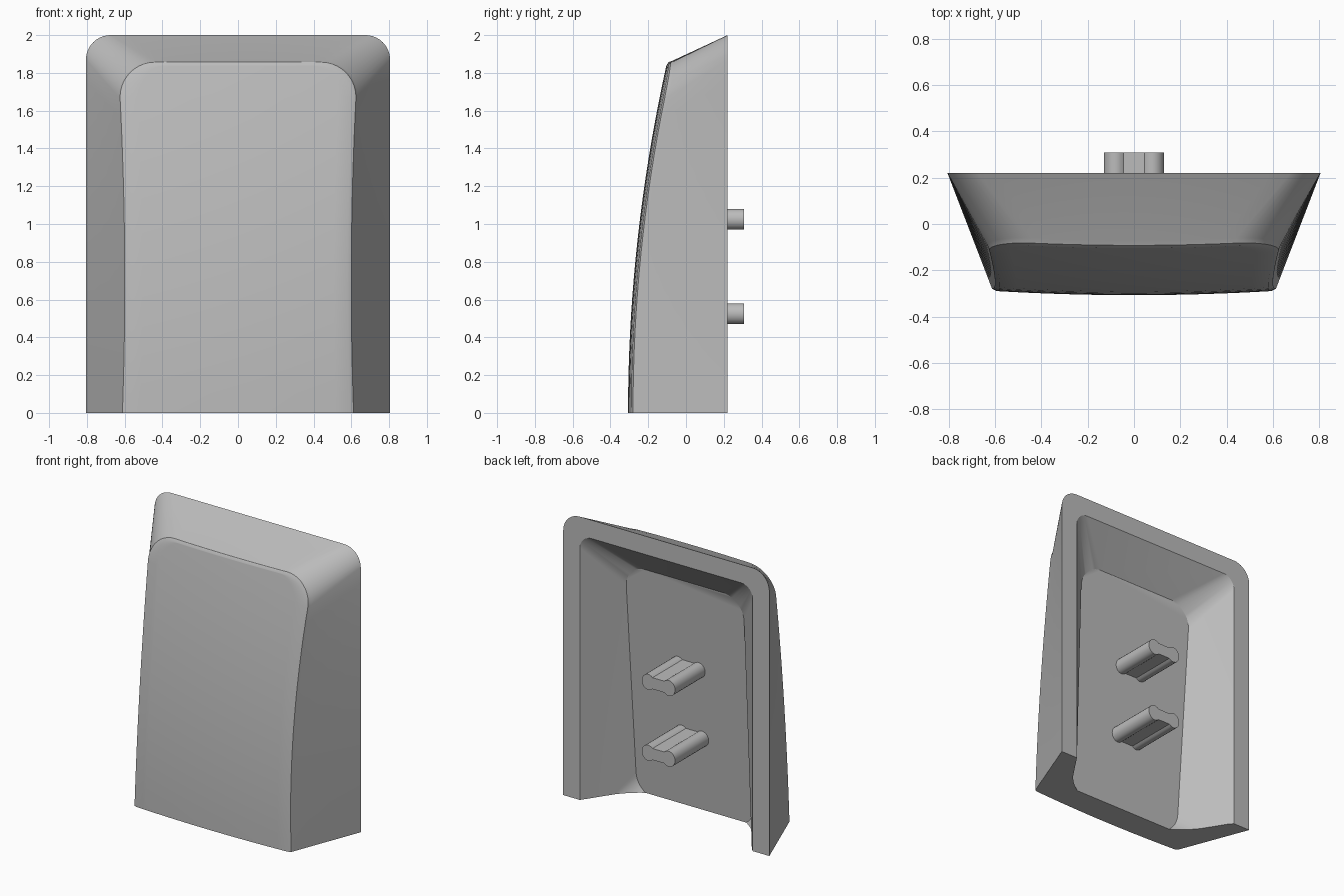
import bpy, bmesh, math

cube = bpy.data.objects.get("Cube")
if cube:
    bpy.data.objects.remove(cube, do_unlink=True)

grey = bpy.data.materials.new("plain_grey")
grey.use_nodes = True
grey.diffuse_color = (0.5, 0.5, 0.5, 1)
grey.node_tree.nodes["Principled BSDF"].inputs["Base Color"].default_value = (0.5, 0.5, 0.5, 1)

BACK = 0.22
SIDE_ROWS, ARC_ROWS, COLS = 16, 10, 16


def make_object(name, bm):
    bmesh.ops.recalc_face_normals(bm, faces=bm.faces)
    mesh = bpy.data.meshes.new(name)
    bm.to_mesh(mesh)
    bm.free()
    mesh.materials.append(grey)
    obj = bpy.data.objects.new(name, mesh)
    bpy.context.collection.objects.link(obj)
    return obj


def smooth(obj, degrees):
    bpy.ops.object.select_all(action='DESELECT')
    obj.select_set(True)
    bpy.context.view_layer.objects.active = obj
    bpy.ops.object.shade_smooth_by_angle(angle=math.radians(degrees))


def bridge(bm, a, b, closed=False):
    n = len(a)
    for i in range(n if closed else n - 1):
        j = (i + 1) % n
        bm.faces.new((a[i], a[j], b[j], b[i]))


# Outer shell: rows of (half width, height) up the side and round the corner
def side_rows(width, top, radius):
    rows = [(width((top - radius) * i / SIDE_ROWS), (top - radius) * i / SIDE_ROWS)
            for i in range(SIDE_ROWS)]
    w = width(top - radius)
    for i in range(ARC_ROWS + 1):
        a = math.pi / 2 * i / ARC_ROWS
        rows.append((w - radius + radius * math.cos(a), top - radius + radius * math.sin(a)))
    return rows


def front_y(x, z):
    return -0.307 + 0.06 * z * z + 0.05 * x * x


def front_width(inset):
    return lambda z: 0.62 - 0.036 * z + 0.026 * z * z - inset


def full_row(w, z, depth):
    row = []
    for c in range(COLS + 1):
        x = w * (1 - 2 * c / COLS)
        row.append((x, BACK if depth is None else front_y(x, z) + depth, z))
    return row


def boundary(grid):
    return [r[0] for r in grid[:-1]] + list(grid[-1]) + [r[-1] for r in reversed(grid[:-1])]


bm = bmesh.new()
layers = [(side_rows(lambda z: 0.805, 2.0, 0.13), None),
          (side_rows(front_width(0), 1.865, 0.19), 0.028),
          (side_rows(front_width(0.008), 1.857, 0.185), 0.008),
          (side_rows(front_width(0.028), 1.84, 0.175), 0)]
rings = []
for rows, depth in layers[:-1]:
    points = boundary([full_row(w, z, depth) for w, z in rows])
    rings.append([bm.verts.new(p) for p in points])
grid = [[bm.verts.new(p) for p in full_row(w, z, 0)] for w, z in layers[-1][0]]
rings.append(boundary(grid))
for a, b in zip(rings, rings[1:]):
    bridge(bm, a, b)
for a, b in zip(grid, grid[1:]):
    bridge(bm, a, b)
bm.faces.new(rings[0])
bm.faces.new([r[0] for r in rings] + grid[0][1:-1] + [r[-1] for r in reversed(rings)])
shell = make_object("shell", bm)


# Cavity cutter, open through the back and the bottom
def rounded_rect(w, low, high, r, steps=10):
    points = []
    for k, (cx, cz) in enumerate([(w - r, high - r), (r - w, high - r),
                                  (r - w, low + r), (w - r, low + r)]):
        for i in range(steps + 1):
            a = math.pi / 2 * (k + i / steps)
            points.append((cx + r * math.cos(a), cz + r * math.sin(a)))
    return points


bm = bmesh.new()
floor_ring = [bm.verts.new((x, -0.11 + 0.08 * z, z)) for x, z in rounded_rect(0.46, -0.03, 1.65, 0.16)]
mouth = rounded_rect(0.675, -0.25, 1.87, 0.09)
rim_ring = [bm.verts.new((x, BACK, z)) for x, z in mouth]
end_ring = [bm.verts.new((x, BACK + 0.2, z)) for x, z in mouth]
bridge(bm, floor_ring, rim_ring, True)
bridge(bm, rim_ring, end_ring, True)
bm.faces.new(floor_ring)
bm.faces.new(end_ring)
cutter = make_object("cavity_cutter", bm)
cut = shell.modifiers.new("cavity", 'BOOLEAN')
cut.operation = 'DIFFERENCE'
cut.solver = 'EXACT'
cut.object = cutter
bpy.context.view_layer.objects.active = shell
bpy.ops.object.modifier_apply(modifier=cut.name)
bpy.data.objects.remove(cutter, do_unlink=True)
smooth(shell, 28)

# Two mounting stems with bulged ends and a narrow waist
for name, height in (("lower_stem", 0.525), ("upper_stem", 1.025)):
    profile = []
    for sign in (1, -1):
        for i in range(17):
            a = math.radians(-133 + 266 * i / 16)
            profile.append((sign * (0.08 + 0.05 * math.cos(a)), sign * 0.055 * math.sin(a)))
    bm = bmesh.new()
    ends = [[bm.verts.new((x, y, height + z)) for x, z in profile] for y in (-0.14, 0.308)]
    bridge(bm, ends[0], ends[1], True)
    for end in ends:
        bm.faces.new(end)
    smooth(make_object(name, bm), 30)
